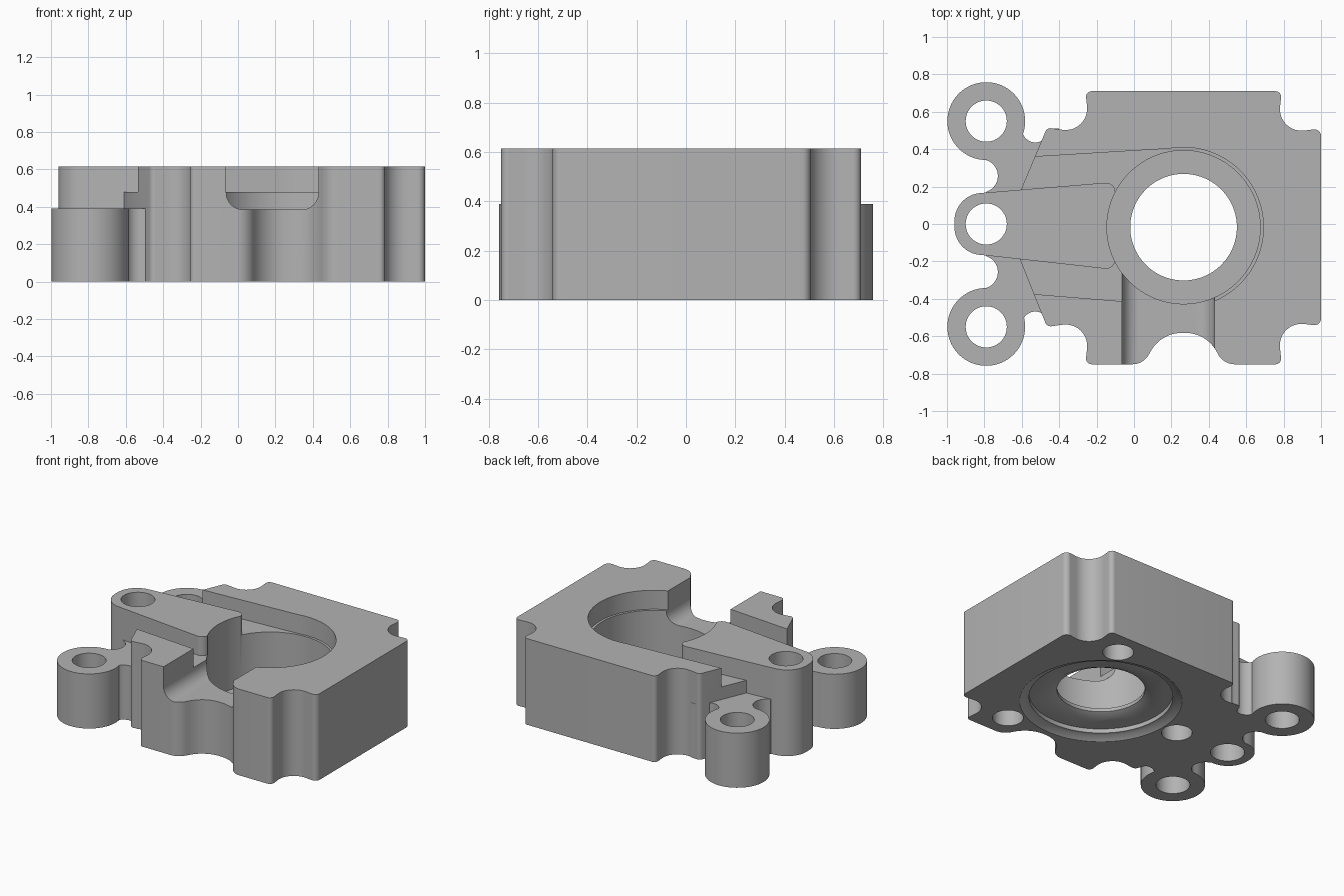
import bpy
import bmesh
from math import sin, cos, tan, pi
from mathutils import Vector, Matrix

cube = bpy.data.objects.get("Cube")
if cube:
    bpy.data.objects.remove(cube, do_unlink=True)

HEIGHT, EAR_TOP, GROOVE = 0.615, 0.39, 0.48
BORE = (0.265, -0.017)

grey = bpy.data.materials.new("machined grey")
grey.use_nodes = True
grey.diffuse_color = (0.45, 0.45, 0.45, 1)
grey.node_tree.nodes["Principled BSDF"].inputs["Base Color"].default_value = (0.45, 0.45, 0.45, 1)


def circle(center, r, n=64):
    return [(center[0] + r * cos(2 * pi * i / n), center[1] + r * sin(2 * pi * i / n)) for i in range(n)]


def rounded(corners, steps=10):
    """Closed outline from (x, y, fillet radius) corners."""
    out = []
    for i, (x, y, r) in enumerate(corners):
        p = Vector((x, y))
        a = (Vector(corners[i - 1][:2]) - p).normalized()
        b = (Vector(corners[(i + 1) % len(corners)][:2]) - p).normalized()
        if r == 0:
            out.append((x, y))
            continue
        half = a.angle(b) / 2
        mid = p + (a + b).normalized() * (r / sin(half))
        u = p + a * (r / tan(half)) - mid
        v = p + b * (r / tan(half)) - mid
        sweep = u.angle(v)
        for k in range(steps + 1):
            t = k / steps
            q = mid + (u * sin((1 - t) * sweep) + v * sin(t * sweep)) / sin(sweep)
            out.append((q.x, q.y))
    return out


def loft(name, rings):
    """Capped solid through (outline, z) rings of equal point count."""
    bm = bmesh.new()
    loops = [[bm.verts.new((x, y, z)) for x, y in pts] for pts, z in rings]
    n = len(loops[0])
    for low, high in zip(loops, loops[1:]):
        for i in range(n):
            j = (i + 1) % n
            bm.faces.new((low[i], low[j], high[j], high[i]))
    bm.faces.new(loops[0][::-1])
    bm.faces.new(loops[-1])
    bmesh.ops.recalc_face_normals(bm, faces=bm.faces)
    mesh = bpy.data.meshes.new(name)
    bm.to_mesh(mesh)
    bm.free()
    mesh.materials.append(grey)
    ob = bpy.data.objects.new(name, mesh)
    bpy.context.collection.objects.link(ob)
    return ob


def prism(name, pts, z0, z1):
    return loft(name, [(pts, z0), (pts, z1)])


def combine(target, tool, operation):
    bpy.context.view_layer.objects.active = target
    mod = target.modifiers.new("combine", "BOOLEAN")
    mod.operation, mod.object, mod.solver = operation, tool, "EXACT"
    bpy.ops.object.modifier_apply(modifier=mod.name)
    bpy.data.objects.remove(tool, do_unlink=True)


def cut(pts, z0, z1):
    combine(housing, prism("cutter", pts, z0, z1), "DIFFERENCE")


def add(pts, z1):
    combine(housing, prism("addition", pts, 0, z1), "UNION")


# Main block with scalloped corners and a scalloped front
housing = prism("bearing_housing", rounded([
    (1, -0.545, 0.035), (1, 0.51, 0.035), (0.765, 0.483, 0.115), (0.79, 0.71, 0.03),
    (-0.26, 0.71, 0.03), (-0.235, 0.483, 0.115), (-0.465, 0.515, 0.03), (-0.61, 0.17, 0),
    (-0.61, -0.19, 0), (-0.465, -0.55, 0.03), (-0.235, -0.518, 0.115), (-0.26, -0.75, 0.03),
    (0.05, -0.75, 0.1), (0.145, -0.582, 0.19), (0.385, -0.582, 0.19), (0.48, -0.75, 0.1),
    (0.79, -0.75, 0.03), (0.765, -0.518, 0.115)]), 0, HEIGHT)

# Flared groove and upper seat
cut([(-0.9, 0.337), (0.265, 0.408), (0.265, -0.44), (-0.9, -0.345)], GROOVE, 1)
cut(circle(BORE, 0.427, 96), GROOVE, 1)

# Low web joining the ears
web = prism("ear_web", [(-0.79, -0.53), (-0.4, -0.53), (-0.4, 0.51), (-0.79, 0.51)], 0, EAR_TOP)
for s, y in ((1, 0.508), (-1, -0.54)):
    for c, r in (((-0.817, s * 0.257), 0.089), ((-0.527, y), 0.072)):
        combine(web, prism("cutter", circle(c, r, 48), -1, 1), "DIFFERENCE")
combine(housing, web, "UNION")
for s in (1, -1):
    add(circle((-0.79, s * 0.55), 0.208), EAR_TOP)

# Raised central arm
add(rounded([(-0.96, 0.155, 0.15), (-0.96, -0.155, 0.15), (-0.79, -0.168, 0),
             (-0.1, -0.245, 0.05), (-0.1, 0.225, 0.05), (-0.79, 0.168, 0)]), HEIGHT)

# Rounded-bottom notch through the front wall
notch = prism("cutter", rounded([(-0.063, 1, 0), (-0.063, 0.385, 0.09),
                                 (0.43, 0.385, 0.09), (0.43, 1, 0)]), 0.2, 1)
notch.data.transform(Matrix.Rotation(pi / 2, 4, "X"))
combine(housing, notch, "DIFFERENCE")

# Deep pocket, through bore and bolt holes
cut(circle(BORE, 0.41, 96), 0.11, 1)
for y in (-0.55, 0, 0.55):
    cut(circle((-0.79, y), 0.11, 48), -1, 1)
for k in (1, 3, 5):
    a = k * pi / 3
    cut(circle((BORE[0] + 0.64 * cos(a), BORE[1] + 0.64 * sin(a)), 0.1, 48), -1, 0.3)

# Fine chamfer around the underside
bm = bmesh.new()
bm.from_mesh(housing.data)
bmesh.ops.remove_doubles(bm, verts=bm.verts, dist=0.0005)
bmesh.ops.dissolve_limit(bm, angle_limit=0.005, verts=bm.verts, edges=bm.edges)
rim = [e for e in bm.edges if all(abs(v.co.z) < 1e-4 for v in e.verts)
       and len(e.link_faces) == 2 and e.calc_face_angle() > 1]
bmesh.ops.bevel(bm, geom=rim, offset=0.01, segments=1, affect="EDGES", clamp_overlap=True)
bm.to_mesh(housing.data)
bm.free()

# Chamfered recess and bore mouth underneath
for profile in (((0.535, -0.01), (0.525, 0), (0.49, 0.025), (0.465, 0.03), (0.465, 0.06)),
                ((0.345, 0.05), (0.335, 0.06), (0.285, 0.085), (0.285, 0.2))):
    combine(housing, loft("cutter", [(circle(BORE, r, 96), z) for r, z in profile]), "DIFFERENCE")

bpy.ops.object.select_all(action="DESELECT")
housing.select_set(True)
bpy.context.view_layer.objects.active = housing
bpy.ops.object.shade_smooth_by_angle(angle=0.5)
